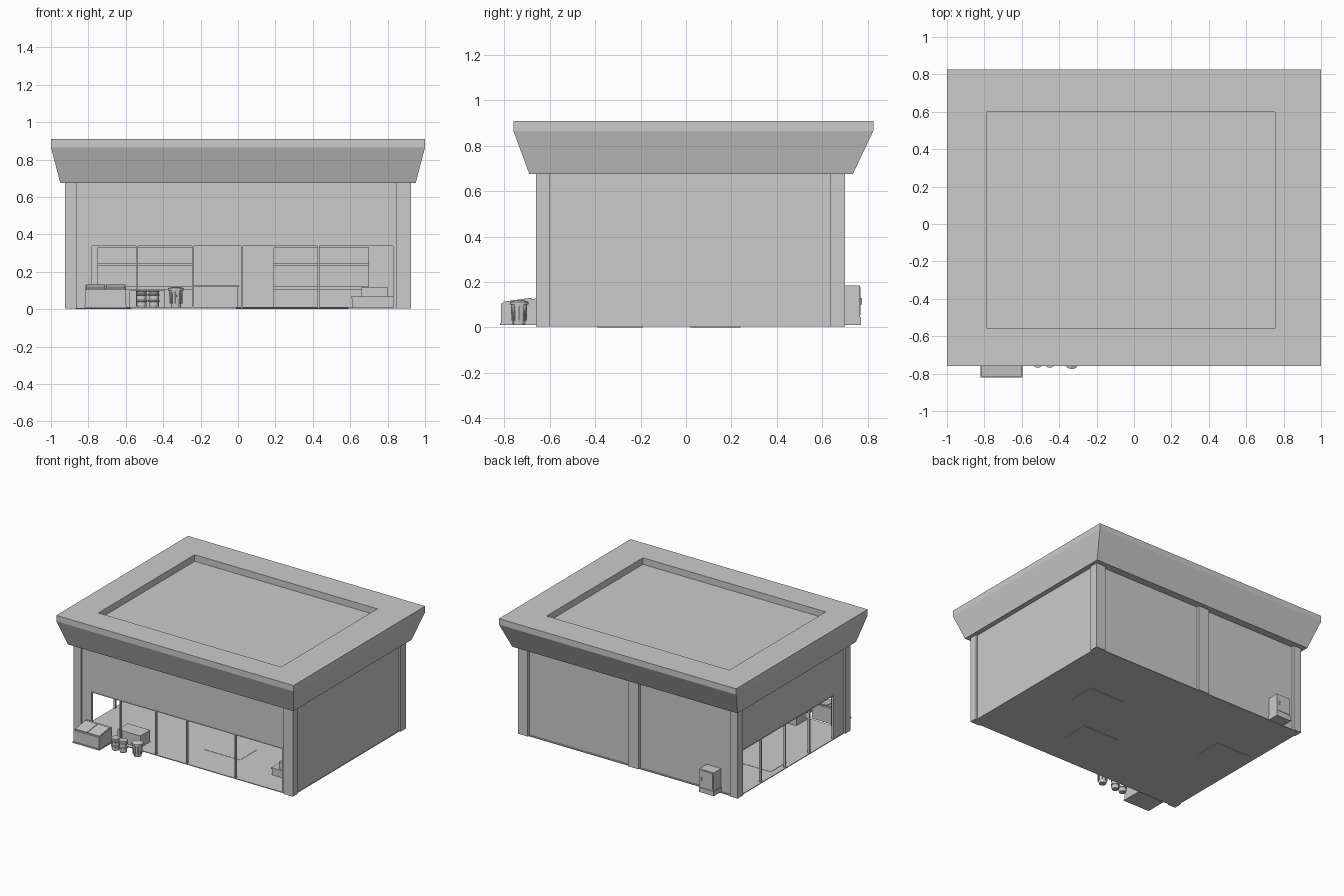
import bpy, bmesh, math


def finish(name, bm):
    bmesh.ops.recalc_face_normals(bm, faces=bm.faces)
    mesh = bpy.data.meshes.new(name)
    bm.to_mesh(mesh)
    bm.free()
    ob = bpy.data.objects.new(name, mesh)
    bpy.context.collection.objects.link(ob)
    return ob


def skin(name, rings):
    """Join equal-length rings of points, capping both ends."""
    bm = bmesh.new()
    loops = [[bm.verts.new(p) for p in ring] for ring in rings]
    n = len(loops[0])
    for a, b in zip(loops, loops[1:]):
        for i in range(n):
            j = (i + 1) % n
            bm.faces.new((a[i], a[j], b[j], b[i]))
    bm.faces.new(loops[0][::-1])
    bm.faces.new(loops[-1])
    return finish(name, bm)


def rect(x0, x1, y0, y1, z):
    return [(x0, y0, z), (x1, y0, z), (x1, y1, z), (x0, y1, z)]


def box(name, x0, x1, y0, y1, z0, z1):
    return skin(name, [rect(x0, x1, y0, y1, z0), rect(x0, x1, y0, y1, z1)])


def lathe(name, x, y, profile, sides=12):
    ring = [2 * math.pi * i / sides for i in range(sides)]
    return skin(name, [[(x + r * math.cos(a), y + r * math.sin(a), z) for a in ring]
                       for r, z in profile])


F = 0.01      # floor level
TOP = 0.675   # underside of the roof
HEAD = 0.345  # top of the glazing

# Flared roof with a sunken flat deck
skin("roof", [
    rect(-0.95, 0.95, -0.69, 0.735, TOP),
    rect(-1, 1, -0.76, 0.825, 0.865),
    rect(-1, 1, -0.76, 0.825, 0.91),
    rect(-0.785, 0.755, -0.56, 0.60, 0.91),
    rect(-0.785, 0.755, -0.56, 0.60, 0.86)])

# Floor and corner pillars
box("floor", -0.915, 0.915, -0.65, 0.69, 0.004, F)
for x0, x1 in ((-0.925, -0.86), (0.845, 0.925)):
    for y0, y1 in ((-0.66, -0.60), (0.635, 0.70)):
        box("corner_pillar", x0, x1, y0, y1, F - 0.005, TOP)
box("back_pillar", -0.09, 0.0, 0.66, 0.70, F - 0.005, TOP)

# Solid walls
box("right_wall", 0.89, 0.913, -0.62, 0.66, F, TOP)
box("back_wall", -0.88, 0.88, 0.655, 0.678, F, TOP)

# Front wall around its opening
box("front_header", -0.88, 0.88, -0.648, -0.625, HEAD, TOP)
box("front_left_jamb", -0.88, -0.79, -0.648, -0.625, F, HEAD)
box("front_right_jamb", 0.838, 0.88, -0.648, -0.625, F, HEAD)

# Left wall around its opening
box("left_header", -0.913, -0.89, -0.62, 0.66, HEAD, TOP)
box("left_front_jamb", -0.913, -0.89, -0.62, -0.48, F, HEAD)

# Window posts and rails
for x in (-0.785, -0.54, -0.24, 0.02, 0.43, 0.833):
    box("front_post", x - 0.005, x + 0.005, -0.65, -0.632, F, HEAD)
for y in (0.63, 0.396, 0.105, -0.186, -0.475):
    box("left_post", -0.915, -0.897, y - 0.005, y + 0.005, F, HEAD)
box("front_top_rail", -0.79, 0.838, -0.65, -0.632, HEAD - 0.006, HEAD)
box("left_top_rail", -0.915, -0.897, -0.48, 0.635, HEAD - 0.006, HEAD)

# Ceiling lights
for x in (-0.51, -0.03, 0.49):
    for y in (-0.30, 0.25):
        box("ceiling_light", x - 0.11, x + 0.11, y - 0.03, y + 0.03, 0.669, TOP)

# Floor mats
for x, y in ((0.14, -0.29), (0.44, 0.14), (-0.72, 0.12)):
    box("floor_mat", x - 0.15, x + 0.15, y - 0.10, y + 0.10, 0.0, F + 0.002)

# Wall shelving at the back
for x0 in (-0.75, 0.19):
    x1 = x0 + 0.51
    box("shelf_back", x0, x1, 0.63, 0.655, F, 0.33)
    for z in (0.105, 0.23):
        box("shelf", x0, x1, 0.57, 0.63, z, z + 0.018)

# Service counter with drawer fronts
box("counter", -0.24, 0.0, 0.28, 0.40, F, 0.12)
box("counter_top", -0.245, 0.005, 0.27, 0.41, 0.12, 0.13)
for i in range(3):
    x = -0.235 + i * 0.08
    box("counter_panel", x, x + 0.07, 0.274, 0.28, 0.035, 0.115)
box("display_box", -0.58, -0.39, -0.62, -0.50, F, 0.10)

# Crates inside at the right
box("low_crate", 0.61, 0.83, -0.46, -0.32, F, 0.065)
box("crate_lid", 0.605, 0.835, -0.465, -0.315, 0.057, 0.067)
box("upper_crate", 0.66, 0.80, -0.45, -0.33, 0.067, 0.12)

# Chest freezer with a sloping lid
skin("freezer", [
    rect(-0.815, -0.60, -0.815, -0.66, F),
    [(-0.815, -0.815, 0.105), (-0.60, -0.815, 0.105),
     (-0.60, -0.66, 0.127), (-0.815, -0.66, 0.127)]])
for x0 in (-0.81, -0.705):
    x1 = x0 + 0.10
    skin("freezer_lid", [
        [(x0, y, z), (x1, y, z), (x1, -0.68, z + 0.018), (x0, -0.68, z + 0.018)]
        for y, z in ((-0.805, 0.105), (-0.805, 0.113))])
box("freezer_base", -0.82, -0.595, -0.82, -0.66, F, 0.02)

# Two ribbed barrels and a tapered bin
for x in (-0.515, -0.45):
    lathe("barrel", x, -0.738, [
        (0.024, F), (0.027, 0.02), (0.027, 0.038), (0.031, 0.041), (0.031, 0.047),
        (0.027, 0.05), (0.027, 0.072), (0.031, 0.075), (0.031, 0.081),
        (0.027, 0.084), (0.027, 0.092), (0.031, 0.094), (0.031, 0.101)])
lathe("bin", -0.332, -0.735, [
    (0.026, F), (0.035, 0.10), (0.041, 0.10), (0.041, 0.112), (0.02, 0.12)])
for i in range(8):
    a = i * math.pi / 4
    lathe("bin_rib", -0.332 + 0.031 * math.cos(a), -0.735 + 0.031 * math.sin(a),
          [(0.004, 0.03), (0.005, 0.095)], 6)

# Utility cabinet on the back wall
box("utility_cabinet", -0.77, -0.65, 0.675, 0.766, 0.045, 0.185)
box("utility_base", -0.773, -0.647, 0.675, 0.77, F, 0.045)
box("utility_door", -0.762, -0.658, 0.766, 0.769, 0.055, 0.178)
box("utility_handle", -0.675, -0.668, 0.769, 0.775, 0.10, 0.13)
